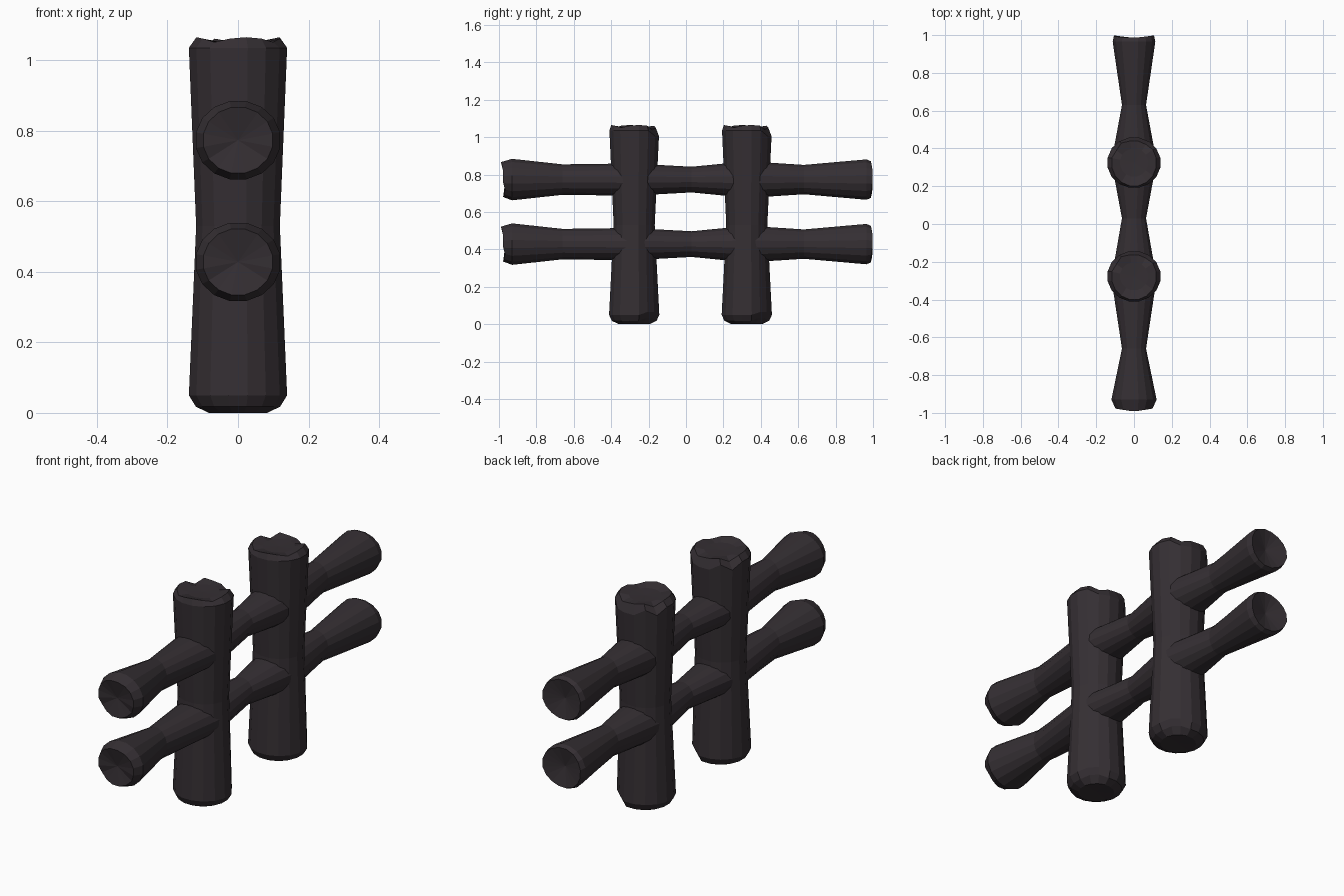
import bpy, bmesh, math
from mathutils import Vector

if "Cube" in bpy.data.objects:
    bpy.data.objects.remove(bpy.data.objects["Cube"])

wood = bpy.data.materials.new("dark_wood")
wood.diffuse_color = (0.035, 0.028, 0.033, 1)
wood.use_nodes = True
wood.node_tree.nodes["Principled BSDF"].inputs["Base Color"].default_value = wood.diffuse_color
N = 16


def loft(name, rings, start_tip, end_tip, place, tweak=None):
    """Skin elliptical rings (t, ru, rv) along an axis, closing both ends with a fan."""
    bm = bmesh.new()
    loops = []
    for i, (t, ru, rv) in enumerate(rings):
        loop = []
        for k in range(N):
            a = 2 * math.pi * (k + 0.5) / N
            p = Vector((ru * math.cos(a), rv * math.sin(a), t))
            if tweak:
                p = tweak(p, i, k)
            loop.append(bm.verts.new(place(p)))
        loops.append(loop)
    for lo, hi in zip(loops, loops[1:]):
        for k in range(N):
            j = (k + 1) % N
            bm.faces.new((lo[k], lo[j], hi[j], hi[k]))
    for loop, tip in ((loops[0], start_tip), (loops[-1], end_tip)):
        c = bm.verts.new(place(Vector((0, 0, tip))))
        for k in range(N):
            bm.faces.new((loop[k], loop[(k + 1) % N], c))
    bmesh.ops.recalc_face_normals(bm, faces=bm.faces)
    me = bpy.data.meshes.new(name)
    bm.to_mesh(me)
    bm.free()
    me.materials.append(wood)
    ob = bpy.data.objects.new(name, me)
    bpy.context.collection.objects.link(ob)
    return ob


# Upright posts: waisted logs with chipped, uneven ends
post_rings = [(0.0, 0.085, 0.085), (0.018, 0.122, 0.122), (0.05, 0.142, 0.137),
              (0.53, 0.121, 0.112), (1.035, 0.142, 0.135), (1.065, 0.12, 0.125),
              (1.05, 0.075, 0.075)]


def chip(p, i, k):
    if i == 5:                                   # ragged top rim
        p.z -= (0, 0.004, 0.014, 0.004)[k % 4]
    if i in (4, 5) and k in (2, 3, 4, 6):        # notches on the back edge
        p.z -= 0.03 if i == 4 else 0.012
        if i == 5:
            p.x, p.y = p.x * 0.93, p.y * 0.93
    if i in (1, 2) and k in (1, 2):              # notch at the foot
        p.x, p.y = p.x * 0.93, p.y * 0.93
        p.z += 0.015
    return p


for name, y in (("front_post", -0.277), ("back_post", 0.325)):
    loft(name, post_rings, 0.002, 1.048,
         lambda p, y=y: Vector((p.x, p.y + y, p.z)), chip)

# Horizontal rails: narrow between the posts, flared at posts and dished at the ends
rail_rings = [(-0.993, 0.1, 0.095), (-0.93, 0.122, 0.113), (-0.66, 0.065, 0.083),
              (-0.29, 0.122, 0.088), (0.03, 0.065, 0.07), (0.33, 0.122, 0.1),
              (0.63, 0.065, 0.08), (0.965, 0.115, 0.11), (0.992, 0.108, 0.1)]


def rail_end(p, i, k):
    if i == 0:                                   # uneven sawn front face
        p.z += 0.16 * abs(p.x) + (0.012 if p.y < -0.04 else 0)
    if i == 8:
        p.z += 0.006 * math.cos(k * math.pi / 4)
    return p


for name, z in (("lower_rail", 0.428), ("upper_rail", 0.773)):
    loft(name, rail_rings, -0.965, 0.965,
         lambda p, z=z: Vector((p.x, p.z, p.y + z)), rail_end)
